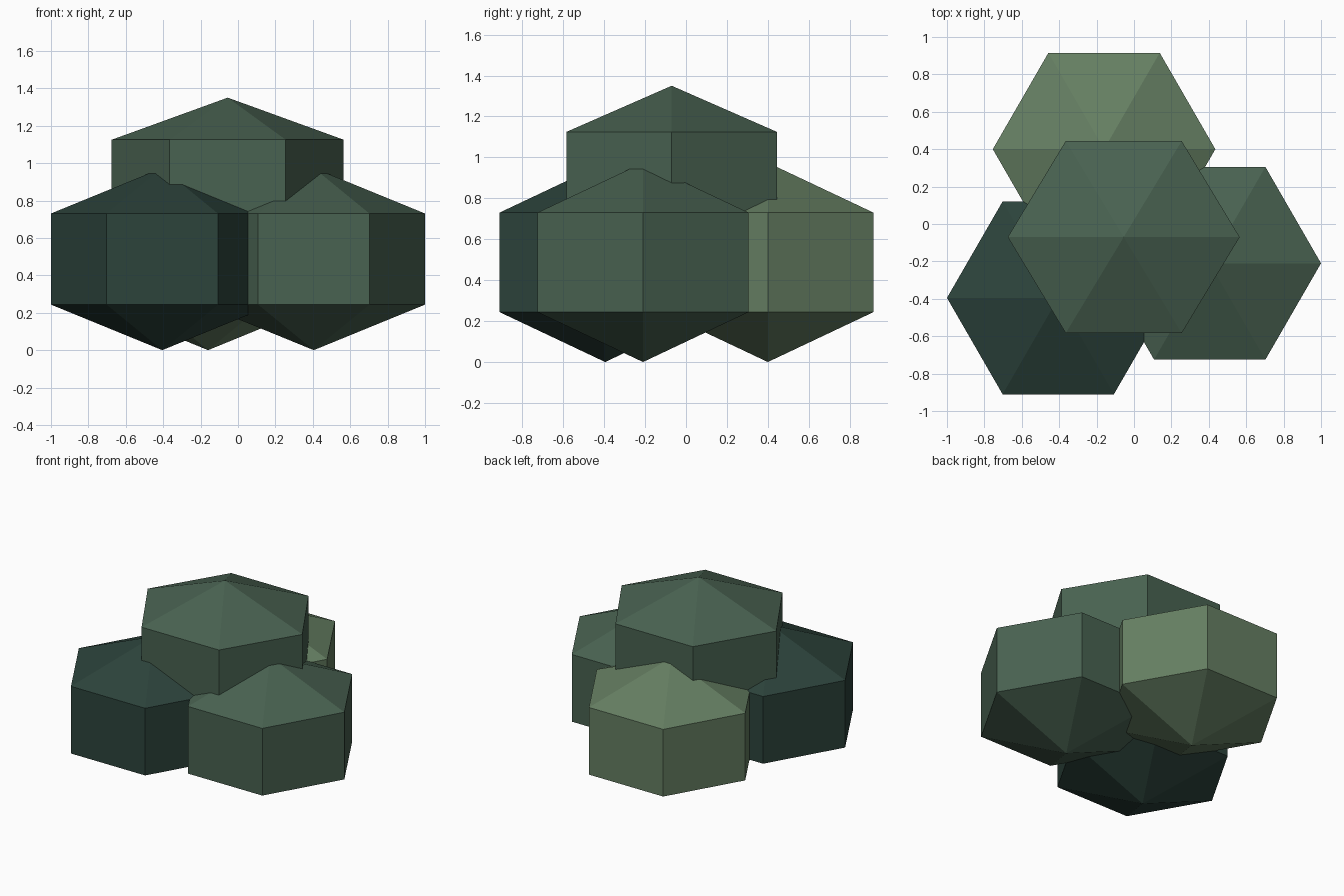
import bpy
import math
from mathutils import Matrix

if "Cube" in bpy.data.objects:
    bpy.data.objects.remove(bpy.data.objects["Cube"])


def material(name, rgb):
    m = bpy.data.materials.new(name)
    m.diffuse_color = (*rgb, 1)
    m.use_nodes = True
    m.node_tree.nodes["Principled BSDF"].inputs["Base Color"].default_value = m.diffuse_color
    return m


dark = material("dark_green", (0.025, 0.056, 0.044))
mid = material("mid_green", (0.066, 0.122, 0.082))
light = material("light_green", (0.13, 0.21, 0.122))

RING = 0.75 ** 0.5  # widest ring of a three-ring sphere, relative to its radius


def clump(name, centre, ring_radius, depth_radius, half_height, mat):
    """Faceted foliage clump: a squashed six-sided low-poly sphere, corners on the x axis."""
    bpy.ops.mesh.primitive_uv_sphere_add(segments=6, ring_count=3, radius=1, location=centre)
    ob = bpy.context.object
    ob.name = name
    size = (ring_radius / RING, depth_radius / RING, half_height, 1)
    ob.data.transform(Matrix.Diagonal(size) @ Matrix.Rotation(math.pi / 2, 4, 'Z'))
    bpy.ops.object.shade_flat()
    ob.data.materials.append(mat)


# Three lower clumps in a triangle
clump("front_left_clump", (-0.405, -0.395, 0.487), 0.595, 0.595, 0.487, dark)
clump("right_clump", (0.405, -0.21, 0.487), 0.595, 0.595, 0.487, mid)
clump("back_clump", (-0.16, 0.40, 0.487), 0.595, 0.595, 0.487, light)

# Crown clump resting on top
clump("top_clump", (-0.055, -0.07, 0.90), 0.62, 0.593, 0.45, mid)
